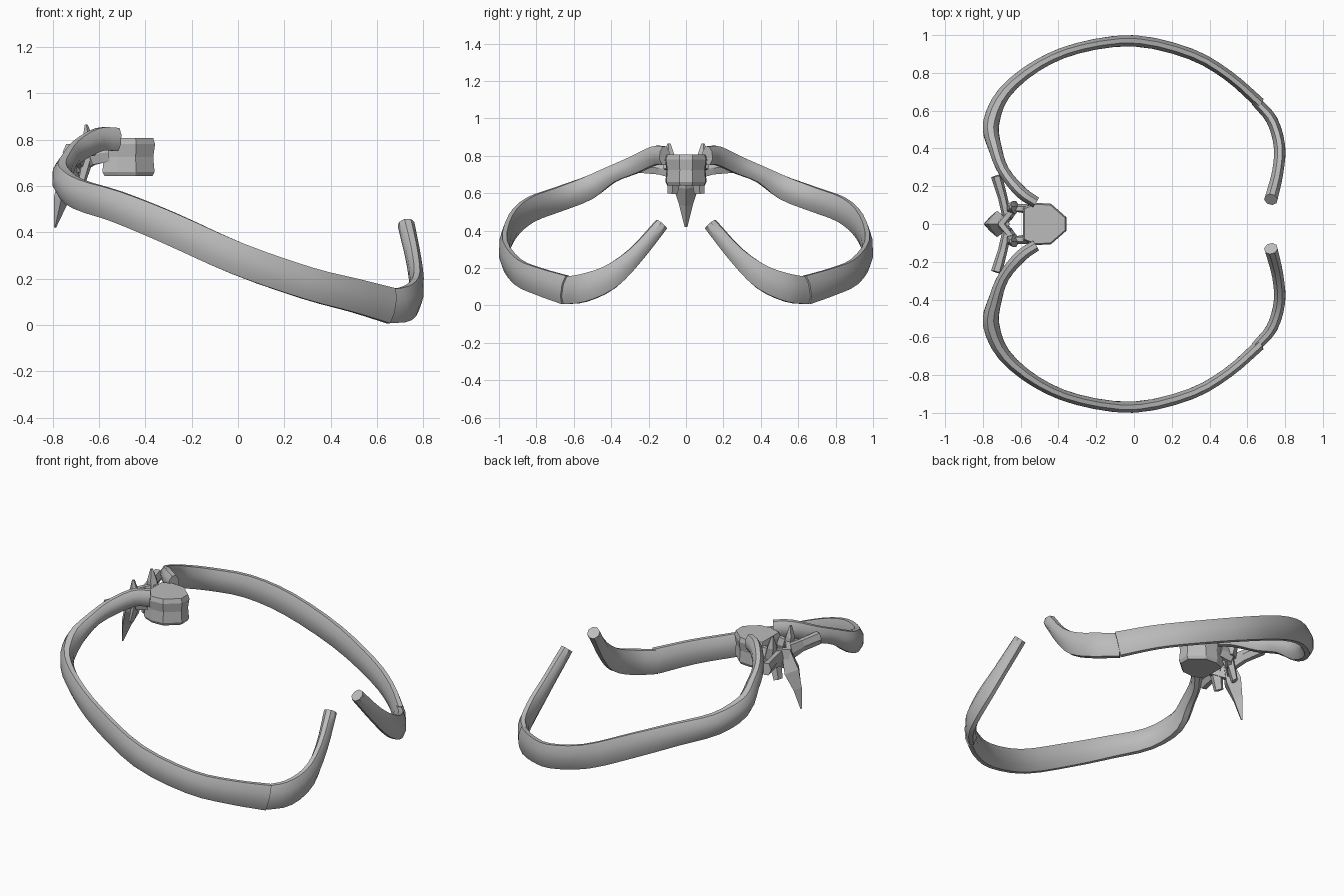
import bpy, bmesh, math
from mathutils import Vector

if "Cube" in bpy.data.objects:
    bpy.data.objects.remove(bpy.data.objects["Cube"], do_unlink=True)

bone = bpy.data.materials.new("bone_grey")
bone.use_nodes = True
GREY = (0.5, 0.5, 0.5, 1)
bone.diffuse_color = GREY
bone.node_tree.nodes["Principled BSDF"].inputs["Base Color"].default_value = GREY


def spline(keys, steps):
    """Catmull-Rom through keys of (x, y, z, height, thickness)."""
    keys = [Vector(k) for k in keys]
    pts = [keys[0] * 2 - keys[1]] + keys + [keys[-1] * 2 - keys[-2]]
    out = []
    for a, b, c, d in zip(pts, pts[1:], pts[2:], pts[3:]):
        for i in range(steps):
            u = i / steps
            out.append(0.5 * (2 * b + (c - a) * u + (2 * a - 5 * b + 4 * c - d) * u ** 2
                              + (3 * b - a - 3 * c + d) * u ** 3))
    return out + [keys[-1]]


def finish(name, bm, mirror, smooth):
    bmesh.ops.recalc_face_normals(bm, faces=bm.faces)
    mesh = bpy.data.meshes.new(name)
    bm.to_mesh(mesh)
    bm.free()
    mesh.materials.append(bone)
    obj = bpy.data.objects.new(name, mesh)
    bpy.context.collection.objects.link(obj)
    if mirror:
        mod = obj.modifiers.new("Mirror", "MIRROR")
        mod.use_axis = (False, True, False)
        mod.use_mirror_merge = False
    if smooth:
        bpy.ops.object.select_all(action="DESELECT")
        obj.select_set(True)
        bpy.context.view_layer.objects.active = obj
        bpy.ops.object.shade_smooth_by_angle(angle=math.radians(smooth))


def skin(bm, rings):
    for r, q in zip(rings, rings[1:]):
        for i in range(len(r)):
            j = (i + 1) % len(r)
            bm.faces.new((r[i], r[j], q[j], q[i]))
    bm.faces.new(rings[0])
    bm.faces.new(rings[-1])


def sweep(name, keys, sides=6, steps=1, phase=0.0, mirror=True, smooth=0):
    """Tube along keys: height stands upright, thickness lies sideways."""
    path = spline(keys, steps)
    angles = [2 * math.pi * (k + phase) / sides for k in range(sides)]
    section = [(math.cos(a), math.sin(a)) for a in angles]
    wide = max(abs(c) for c, s in section)
    tall = max(abs(s) for c, s in section)
    bm = bmesh.new()
    rings = []
    for i, p in enumerate(path):
        tangent = path[min(i + 1, len(path) - 1)] - path[max(i - 1, 0)]
        tangent = Vector(tangent[:3]).normalized()
        side = tangent.cross(Vector((0, 0, 1))).normalized()
        up = side.cross(tangent)
        rings.append([bm.verts.new(Vector(p[:3]) + side * c / wide * p[4] / 2
                                   + up * s / tall * p[3] / 2) for c, s in section])
    skin(bm, rings)
    finish(name, bm, mirror, smooth)


# Pair of curved ribs, from the head at the spine round to the front
sweep("ribs", [
    (-.52, .115, .80, .10, .06), (-.60, .17, .80, .10, .065), (-.69, .28, .75, .095, .06),
    (-.735, .40, .70, .09, .07), (-.757, .53, .625, .125, .085), (-.69, .69, .565, .13, .07),
    (-.52, .835, .51, .135, .06), (-.30, .93, .42, .14, .056), (0, .97, .285, .14, .058),
    (.30, .90, .18, .14, .058), (.50, .785, .128, .145, .056), (.66, .645, .083, .155, .06)],
    sides=8, steps=3, phase=0.5, smooth=40)

# Costal cartilage, turning up towards the breastbone
sweep("rib_cartilage", [
    (.645, .65, .08, .145, .055), (.73, .55, .093, .15, .06), (.77, .41, .15, .13, .06),
    (.76, .27, .27, .09, .06), (.725, .13, .435, .07, .068)],
    sides=8, steps=3, phase=0.5, smooth=40)

# Faceted vertebral body with a slight waist
outline = [(-.585, -.085), (-.52, -.11), (-.44, -.105), (-.36, -.035),
           (-.36, .035), (-.44, .105), (-.52, .11), (-.585, .085)]
bm = bmesh.new()
skin(bm, [[bm.verts.new((-.475 + (x + .475) * s, y * s, z)) for x, y in outline]
          for z, s in ((.642, .92), (.66, 1), (.725, .95), (.78, 1.02), (.806, .95))])
finish("vertebral_body", bm, False, 0)

# Neural arch and its processes
sweep("pedicle_and_lamina", [(-.56, .08, .745, .08, .05), (-.63, .085, .735, .09, .05),
                             (-.70, .005, .71, .12, .055)])
sweep("transverse_process", [(-.67, .03, .72, .10, .05), (-.695, .14, .735, .07, .05),
                             (-.728, .255, .745, .07, .06)])
sweep("upper_articular_process", [(-.635, .085, .73, .06, .075), (-.65, .09, .80, .05, .065),
                                  (-.655, .09, .865, .012, .02)], sides=5)
sweep("lower_articular_process", [(-.65, .06, .72, .05, .09), (-.68, .07, .60, .03, .06)],
      sides=5)
sweep("spinous_process", [(-.685, 0, .75, .06, .08), (-.725, 0, .64, .10, .14),
                          (-.763, 0, .54, .065, .075), (-.79, 0, .42, .01, .015)],
      sides=4, mirror=False)
